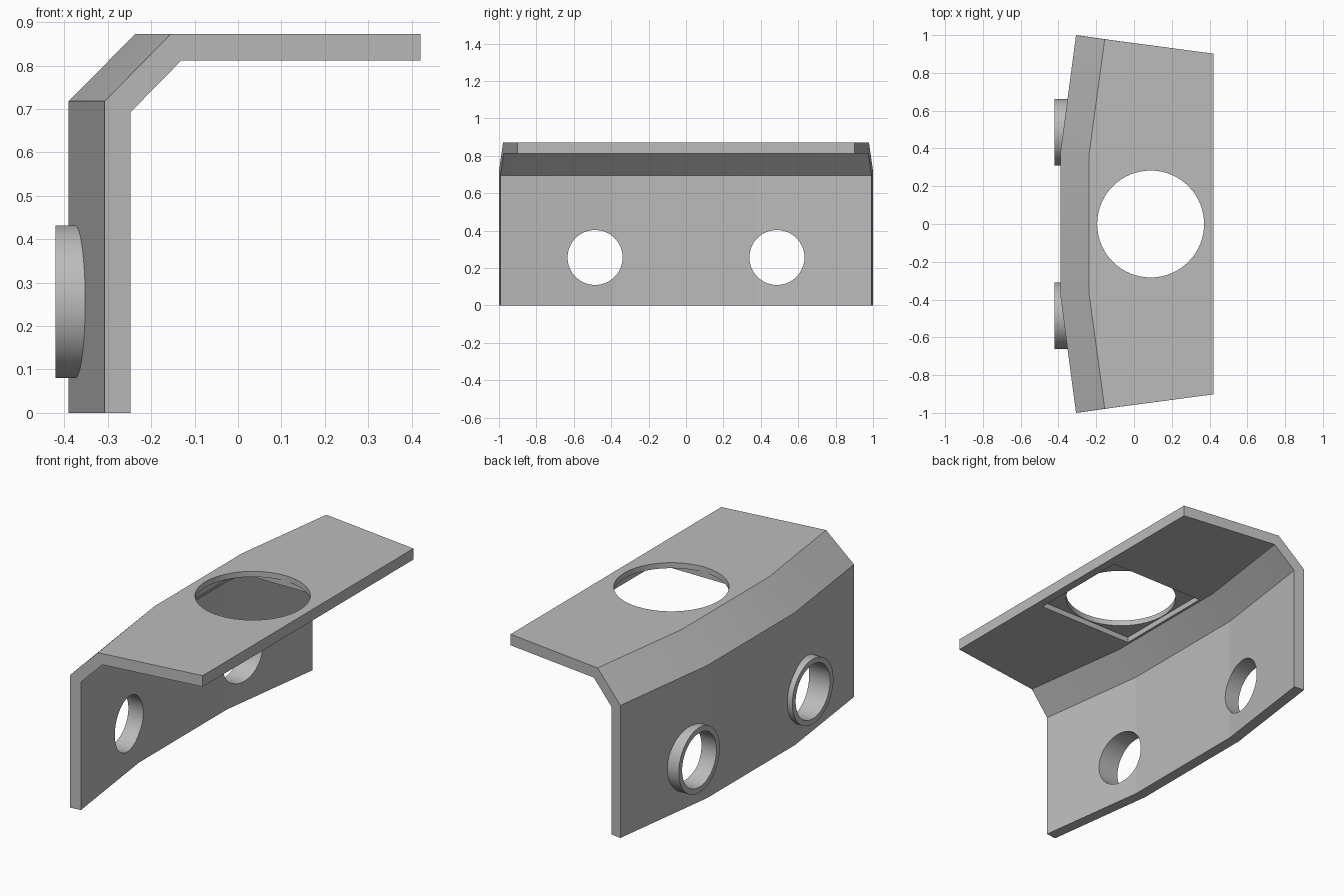
import bpy, bmesh, math
from mathutils import Matrix

cube = bpy.data.objects.get("Cube")
if cube:
    bpy.data.objects.remove(cube, do_unlink=True)

grey = bpy.data.materials.new("plain grey")
grey.use_nodes = True
COLOUR = (0.5, 0.5, 0.5, 1)
grey.diffuse_color = COLOUR
grey.node_tree.nodes["Principled BSDF"].inputs["Base Color"].default_value = COLOUR


def add_object(name, bm):
    bmesh.ops.recalc_face_normals(bm, faces=bm.faces)
    mesh = bpy.data.meshes.new(name)
    bm.to_mesh(mesh)
    bm.free()
    mesh.materials.append(grey)
    obj = bpy.data.objects.new(name, mesh)
    bpy.context.collection.objects.link(obj)
    return obj


def cylinder(name, radius, length, centre, along_x=False):
    bm = bmesh.new()
    turn = Matrix.Rotation(math.pi / 2, 4, 'Y') if along_x else Matrix()
    bmesh.ops.create_cone(bm, cap_ends=True, segments=64, radius1=radius, radius2=radius,
                          depth=length, matrix=Matrix.Translation(centre) @ turn)
    return add_object(name, bm)


def box(name, size, centre):
    bm = bmesh.new()
    bmesh.ops.create_cube(bm, size=1, matrix=Matrix.Translation(centre) @ Matrix.Diagonal((*size, 1)))
    return add_object(name, bm)


def combine(target, tool, operation):
    tool.hide_render = True
    bpy.context.view_layer.objects.active = target
    mod = target.modifiers.new(operation.lower(), 'BOOLEAN')
    mod.operation, mod.object, mod.solver = operation, tool, 'EXACT'
    bpy.ops.object.modifier_apply(modifier=mod.name)
    bpy.data.objects.remove(tool, do_unlink=True)


# Bent plate: each row is (middle x, end x, end y, z), outer skin then inner skin
KNEE = 0.375
outer = [(-0.39, -0.307, 1.0, 0), (-0.39, -0.307, 1.0, 0.718),
         (-0.237, -0.155, 0.978, 0.872), (0.42, 0.42, 0.902, 0.872)]
inner = [(-0.33, -0.247, 0.992, 0), (-0.33, -0.247, 0.992, 0.693),
         (-0.212, -0.13, 0.975, 0.812), (0.42, 0.42, 0.902, 0.812)]
bm = bmesh.new()
rows = []
for mid, end, y, z in outer + inner[::-1]:
    corners = [(end, -y), (mid, -KNEE), (mid, KNEE), (end, y)]
    rows.append([bm.verts.new((px, py, z)) for px, py in corners])
count = len(rows)
for i in range(count):
    a, b = rows[i], rows[(i + 1) % count]
    for c in range(3):
        bm.faces.new((a[c], a[c + 1], b[c + 1], b[c]))
for i in range(3):
    for c in (0, 3):
        bm.faces.new((rows[i][c], rows[i + 1][c], rows[-2 - i][c], rows[-1 - i][c]))
bracket = add_object("bent_bracket", bm)

# Collars on the outer wall, bored straight through
for side in (-1, 1):
    centre = (-0.3825, side * 0.486, 0.256)
    combine(bracket, cylinder("collar", 0.176, 0.075, centre, True), 'UNION')
for side in (-1, 1):
    centre = (-0.35, side * 0.486, 0.256)
    combine(bracket, cylinder("collar_bore", 0.147, 0.4, centre, True), 'DIFFERENCE')

# Round opening in the top with a square recess beneath it
combine(bracket, box("square_recess", (0.574, 0.574, 0.1), (0.088, 0, 0.792)), 'DIFFERENCE')
combine(bracket, cylinder("top_opening", 0.283, 0.4, (0.088, 0, 0.85)), 'DIFFERENCE')

bpy.ops.object.select_all(action='DESELECT')
bracket.select_set(True)
bpy.context.view_layer.objects.active = bracket
bpy.ops.object.shade_smooth_by_angle(angle=math.radians(6.5))
